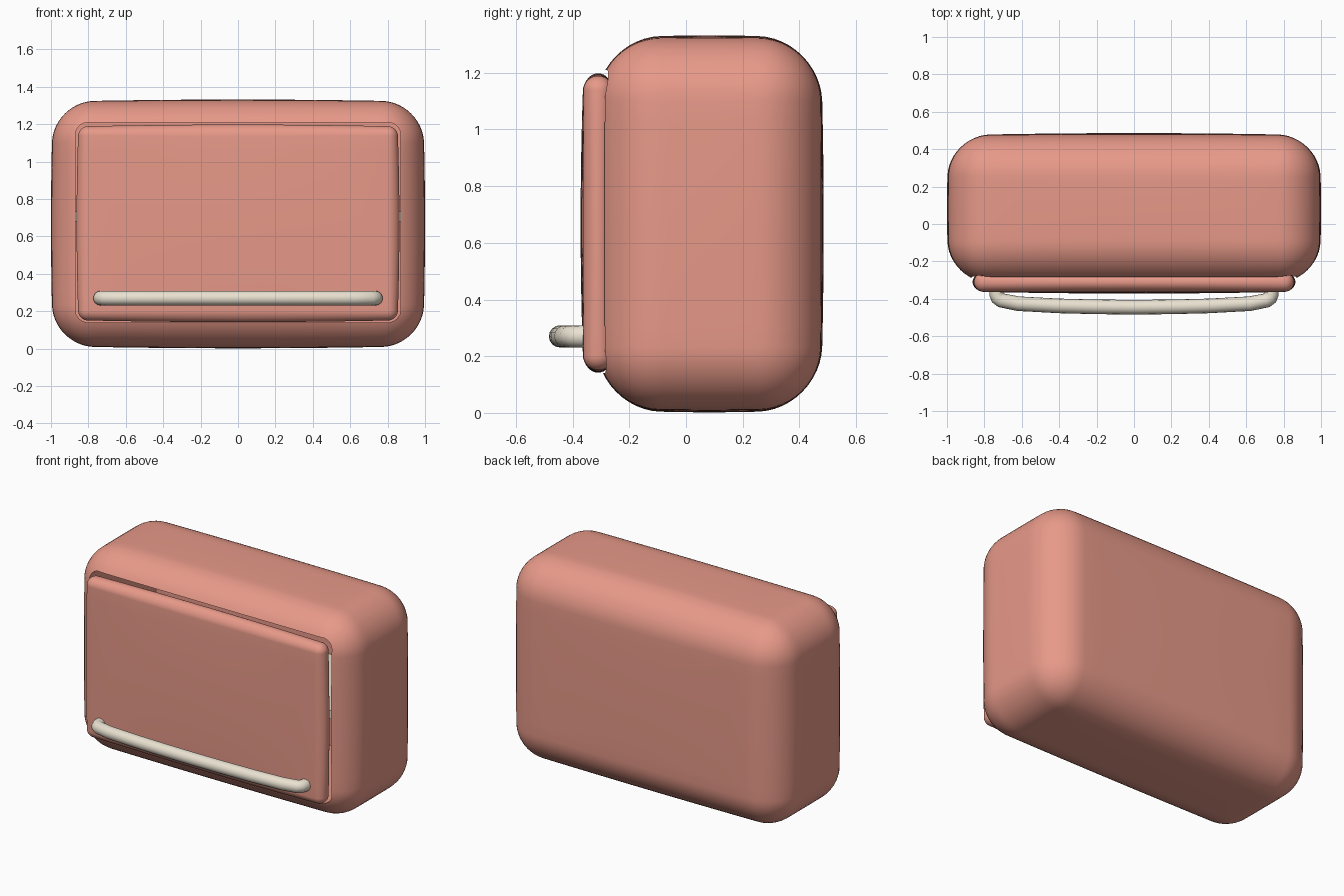
import bpy, bmesh, math
from mathutils import Vector

if "Cube" in bpy.data.objects:
    bpy.data.objects.remove(bpy.data.objects["Cube"])


def material(name, rgb):
    m = bpy.data.materials.new(name)
    m.diffuse_color = (*rgb, 1)
    m.use_nodes = True
    m.node_tree.nodes["Principled BSDF"].inputs["Base Color"].default_value = m.diffuse_color
    return m


coral = material("coral", (0.80, 0.32, 0.25))
cream = material("cream", (0.82, 0.76, 0.64))


def soft_box(name, center, half, r, crown, mat, cuts=23):
    """Rounded box whose faces swell outward slightly by crown."""
    bm = bmesh.new()
    bmesh.ops.create_cube(bm, size=2)
    bmesh.ops.subdivide_edges(bm, edges=bm.edges[:], cuts=cuts, use_grid_fill=True)
    for v in bm.verts:
        inner, p = Vector(), Vector()
        for i in range(3):
            u, flat = v.co[i], half[i] - r
            s, a = math.copysign(1, u), abs(u)
            if a <= 0.5:
                p[i] = inner[i] = s * flat * a * 2
            else:
                inner[i] = s * flat
                p[i] = s * (flat + r * math.tan((a - 0.5) * math.pi / 2))
        q = inner + (p - inner).normalized() * r
        n = [min(1, abs(q[i]) / half[i]) for i in range(3)]
        for i in range(3):
            j, k = (i + 1) % 3, (i + 2) % 3
            p[i] = q[i] * (1 + crown / half[i] * (1 - n[j] ** 2) * (1 - n[k] ** 2))
        v.co = p + Vector(center)
    me = bpy.data.meshes.new(name)
    bm.to_mesh(me)
    bm.free()
    ob = bpy.data.objects.new(name, me)
    bpy.context.collection.objects.link(ob)
    me.materials.append(mat)
    return ob


def smooth(ob):
    bpy.ops.object.select_all(action='DESELECT')
    ob.select_set(True)
    bpy.context.view_layer.objects.active = ob
    bpy.ops.object.shade_smooth_by_angle(angle=math.radians(35))


# Body shell
body = soft_box("cabinet_body", (0, 0.082, 0.667), (0.988, 0.392, 0.653), 0.22, 0.012, coral)

# Front opening, cut with a rounded prism
bpy.ops.mesh.primitive_cube_add(size=1, location=(0, -0.1, 0.675))
cutter = bpy.context.object
cutter.name = "opening_cutter"
cutter.scale = (1.74, 1.0, 1.07)
bpy.ops.object.transform_apply(location=False, rotation=False, scale=True)
cutter.data.materials.append(coral)
bm = bmesh.new()
bm.from_mesh(cutter.data)
depth_edges = [e for e in bm.edges if abs(e.verts[0].co.y - e.verts[1].co.y) > 0.5]
bmesh.ops.bevel(bm, geom=depth_edges, offset=0.07, segments=8, profile=0.5, affect='EDGES')
bm.to_mesh(cutter.data)
bm.free()
mod = body.modifiers.new("opening", 'BOOLEAN')
mod.operation = 'DIFFERENCE'
mod.object = cutter
mod.solver = 'EXACT'
bpy.context.view_layer.objects.active = body
bpy.ops.object.modifier_apply(modifier=mod.name)
bpy.data.objects.remove(cutter)
smooth(body)

# Door panel, slightly crowned
door = soft_box("door", (0, -0.31, 0.67), (0.853, 0.052, 0.518), 0.05, 0.01, coral)
smooth(door)

# Interior shelf
bpy.ops.mesh.primitive_cube_add(size=1, location=(0, 0.075, 0.707))
shelf = bpy.context.object
shelf.name = "shelf"
shelf.scale = (1.76, 0.64, 0.055)
shelf.data.materials.append(cream)

# Bowed handle bar
half_path = [(0.735, -0.335), (0.735, -0.375), (0.728, -0.395), (0.71, -0.408),
             (0.62, -0.426), (0.4, -0.438), (0.2, -0.443)]
path = [(-x, y) for x, y in half_path] + [(0, -0.445)] + half_path[::-1]
cu = bpy.data.curves.new("handle", 'CURVE')
cu.dimensions = '3D'
cu.bevel_depth = 0.039
cu.bevel_resolution = 6
cu.use_fill_caps = True
sp = cu.splines.new('POLY')
sp.points.add(len(path) - 1)
for pt, (x, y) in zip(sp.points, path):
    pt.co = (x, y, 0.27, 1)
sp.use_smooth = True
cu.materials.append(cream)
handle = bpy.data.objects.new("handle", cu)
bpy.context.collection.objects.link(handle)
